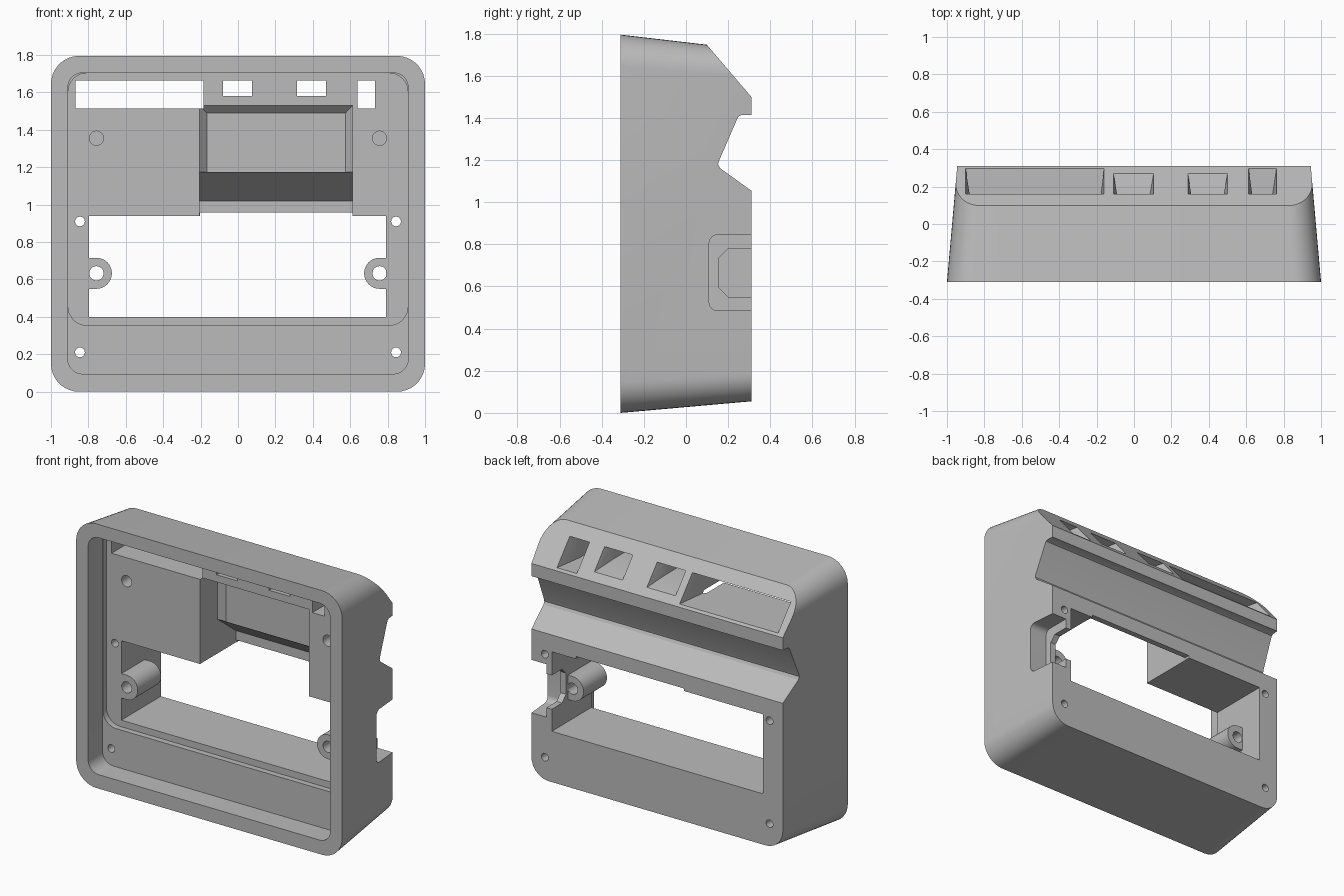
import bpy
import bmesh
from math import cos, sin, pi

if "Cube" in bpy.data.objects:
    bpy.data.objects.remove(bpy.data.objects["Cube"], do_unlink=True)

grey = bpy.data.materials.new("plain grey")
grey.use_nodes = True
grey.diffuse_color = (0.5, 0.5, 0.5, 1)
grey.node_tree.nodes["Principled BSDF"].inputs["Base Color"].default_value = grey.diffuse_color


def loft(name, rings):
    """Closed solid through a list of equal-length rings of points."""
    bm = bmesh.new()
    loops = [[bm.verts.new(p) for p in ring] for ring in rings]
    n = len(loops[0])
    for a, b in zip(loops, loops[1:]):
        for i in range(n):
            j = (i + 1) % n
            bm.faces.new((a[i], a[j], b[j], b[i]))
    bm.faces.new(loops[0])
    bm.faces.new(loops[-1])
    bmesh.ops.recalc_face_normals(bm, faces=bm.faces[:])
    mesh = bpy.data.meshes.new(name)
    bm.to_mesh(mesh)
    bm.free()
    mesh.materials.append(grey)
    obj = bpy.data.objects.new(name, mesh)
    bpy.context.collection.objects.link(obj)
    return obj


def rounded(y, half, z0, z1, r, seg=9):
    """Rounded rectangle ring in a plane of constant y."""
    ring = []
    corners = ((half - r, z1 - r), (r - half, z1 - r), (r - half, z0 + r), (half - r, z0 + r))
    for k, (cx, cz) in enumerate(corners):
        for i in range(seg + 1):
            a = (k + i / seg) * pi / 2
            ring.append((cx + r * cos(a), y, cz + r * sin(a)))
    return ring


def rect(y, x0, x1, z0, z1):
    return [(x0, y, z0), (x1, y, z0), (x1, y, z1), (x0, y, z1)]


def along_x(name, profile, x0, x1):
    """Extrude a (y, z) profile sideways."""
    return loft(name, [[(x, y, z) for y, z in profile] for x in (x0, x1)])


def rod(name, x, z, r, y0, y1, n=32):
    return loft(name, [[(x + r * cos(2 * pi * i / n), y, z + r * sin(2 * pi * i / n))
                        for i in range(n)] for y in (y0, y1)])


def cut(target, cutter):
    cutter.hide_render = True
    mod = target.modifiers.new("cut", "BOOLEAN")
    mod.operation = "DIFFERENCE"
    mod.solver = "EXACT"
    mod.object = cutter
    bpy.context.view_layer.objects.active = target
    bpy.ops.object.modifier_apply(modifier=mod.name)
    bpy.data.objects.remove(cutter, do_unlink=True)


def finish(obj):
    bpy.ops.object.select_all(action="DESELECT")
    obj.select_set(True)
    bpy.context.view_layer.objects.active = obj
    bpy.ops.object.shade_smooth_by_angle(angle=pi / 7)


# Tapered outer body
housing = loft("housing", [rounded(-0.31, 1.0, 0, 1.795, 0.15),
                           rounded(0.31, 0.945, 0.055, 1.723, 0.13)])

# Sloped top and V groove across the back
cut(housing, along_x("slope", [(0, 1.863), (0.31, 1.5), (0.4, 1.395), (0.6, 1.9), (0, 2)], -1.2, 1.2))
groove = [(0.4, 1.414), (0.265, 1.414), (0.25, 1.407), (0.24, 1.388), (0.157, 1.197),
          (0.152, 1.18), (0.162, 1.161), (0.31, 1.055), (0.4, 0.99)]
cut(housing, along_x("groove", groove, -1.2, 1.2))

# Open front: shallow recess, then a deeper step above the lower block
cut(housing, loft("recess", [rounded(y, 0.91, 0.095, 1.705, 0.08) for y in (-0.5, -0.155)]))
cut(housing, loft("deep_recess", [rounded(y, 0.908, 0.355, 1.703, 0.1) for y in (-0.25, -0.115)]))

# Main opening
cut(housing, loft("opening", [rect(y, -0.797, 0.792, 0.4, 0.94) for y in (-0.4, 0.5)]))
cut(housing, loft("opening_top", [rect(y, -0.203, 0.611, 0.8, 0.957) for y in (0.2, 0.5)]))

# Central pocket with a chamfered end
pocket = [(-0.25, 0.85), (-0.25, 1.53), (0.07, 1.53), (0.07, 1.175), (0.27, 1.02), (0.27, 0.85)]
cut(housing, along_x("pocket", pocket, -0.205, 0.613))
cut(housing, loft("pocket_end", [rect(0, -0.1, 0.5, 1.3, 1.45),
                                 rect(0.07, -0.205, 0.613, 1.175, 1.53),
                                 rect(0.11, -0.167, 0.575, 1.145, 1.49)]))


# Flared windows in the slope: inner x range, outer x range, inner and outer sill
def slope_y(z):
    return 0.31 - (z - 1.5) * 0.21 / 0.246


windows = [(-0.87, -0.185, -0.9, -0.16, 1.515, 1.515),
           (-0.08, 0.075, -0.11, 0.105, 1.58, 1.547),
           (0.315, 0.47, 0.288, 0.5, 1.58, 1.547),
           (0.64, 0.732, 0.613, 0.762, 1.515, 1.515)]
for a, b, c, d, sill, low in windows:
    top = 1.676
    outer = [(c, slope_y(low), low), (d, slope_y(low), low), (d, slope_y(top), top), (c, slope_y(top), top)]
    pushed = [(x, y + 0.2, z) for x, y, z in outer]
    cut(housing, loft("window", [rect(-0.25, a, b, sill, 1.665), rect(0.1, a, b, sill, 1.665),
                                 outer, pushed]))

# Cable notch on the left side: rounded recess and chamfered through cut
arc = [i * pi / 12 for i in range(7)]
notch = [(0.5, 0.485)] + [(0.15 - 0.04 * sin(t), 0.525 - 0.04 * cos(t)) for t in arc]
notch += [(0.15 - 0.04 * cos(t), 0.805 + 0.04 * sin(t)) for t in arc] + [(0.5, 0.845)]
cut(housing, along_x("notch", notch, 0.833, 1.2))
slot = [(0.5, 0.55), (0.2, 0.55), (0.157, 0.593), (0.157, 0.737), (0.2, 0.78), (0.5, 0.78)]
cut(housing, along_x("slot", slot, 0.7, 0.9))

for side, name in ((1, "left"), (-1, "right")):
    # Through holes and blind holes
    for z in (0.21, 0.91):
        cut(housing, rod("screw_hole", side * 0.845, z, 0.026, -0.5, 0.5, 24))
    cut(housing, rod("blind_hole", side * 0.757, 1.355, 0.038, -0.25, 0.1))

    # Screw boss on the side wall of the opening
    half = [(0.757 - 0.083 * sin(i * pi / 16), 0.633 + 0.083 * cos(i * pi / 16)) for i in range(17)]
    outline = half + [(0.81, 0.55), (0.81, 0.716)]
    boss = loft(name + "_screw_boss", [[(side * x, y, z) for x, z in outline] for y in (-0.114, 0.137)])
    cut(boss, rod("boss_hole", side * 0.757, 0.633, 0.038, -0.3, 0.3))
    finish(boss)

finish(housing)
